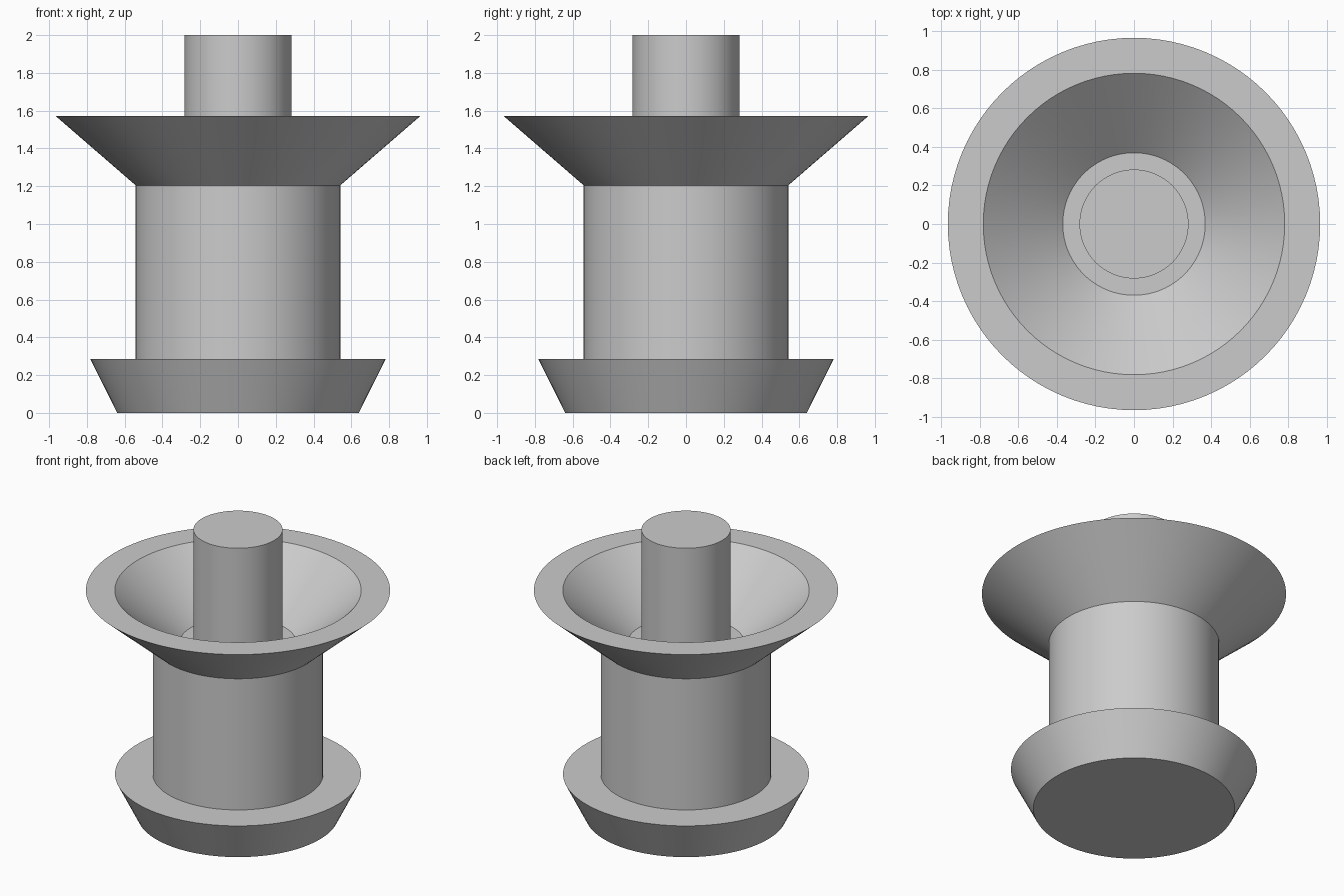
import bpy
import bmesh
import math

SEGMENTS = 96

cube = bpy.data.objects.get("Cube")
if cube:
    bpy.data.objects.remove(cube, do_unlink=True)

# Plain grey for every part
grey = bpy.data.materials.new("plain_grey")
grey.use_nodes = True
colour = (0.6, 0.6, 0.6, 1.0)
grey.diffuse_color = colour
grey.node_tree.nodes["Principled BSDF"].inputs["Base Color"].default_value = colour


def lathe(name, profile):
    """Revolve an (r, z) profile, listed upward on the outside, about z."""
    bm = bmesh.new()
    rings = []
    for r, z in profile:
        ring = []
        for i in range(SEGMENTS):
            a = math.tau * i / SEGMENTS
            ring.append(bm.verts.new((r * math.cos(a), r * math.sin(a), z)))
        rings.append(ring)
    for low, high in zip(rings, rings[1:]):
        for i in range(SEGMENTS):
            j = (i + 1) % SEGMENTS
            bm.faces.new((low[i], low[j], high[j], high[i]))
    # Flat caps at both ends of the profile
    bm.faces.new(rings[0][::-1])
    bm.faces.new(rings[-1])
    mesh = bpy.data.meshes.new(name)
    bm.to_mesh(mesh)
    bm.free()
    mesh.materials.append(grey)
    obj = bpy.data.objects.new(name, mesh)
    bpy.context.collection.objects.link(obj)
    bpy.ops.object.select_all(action="DESELECT")
    obj.select_set(True)
    bpy.context.view_layer.objects.active = obj
    bpy.ops.object.shade_smooth_by_angle(angle=math.radians(25))
    return obj


# Spool: flared foot, straight body, thick conical dish and central post
lathe("flanged_spool", [
    (0.64, 0.0), (0.782, 0.285),        # foot
    (0.542, 0.285), (0.542, 1.205),     # body
    (0.967, 1.573), (0.783, 1.573),     # dish outside and rim
    (0.37, 1.21), (0.283, 1.21),        # dish inside and floor
    (0.283, 2.0),                       # post
])
